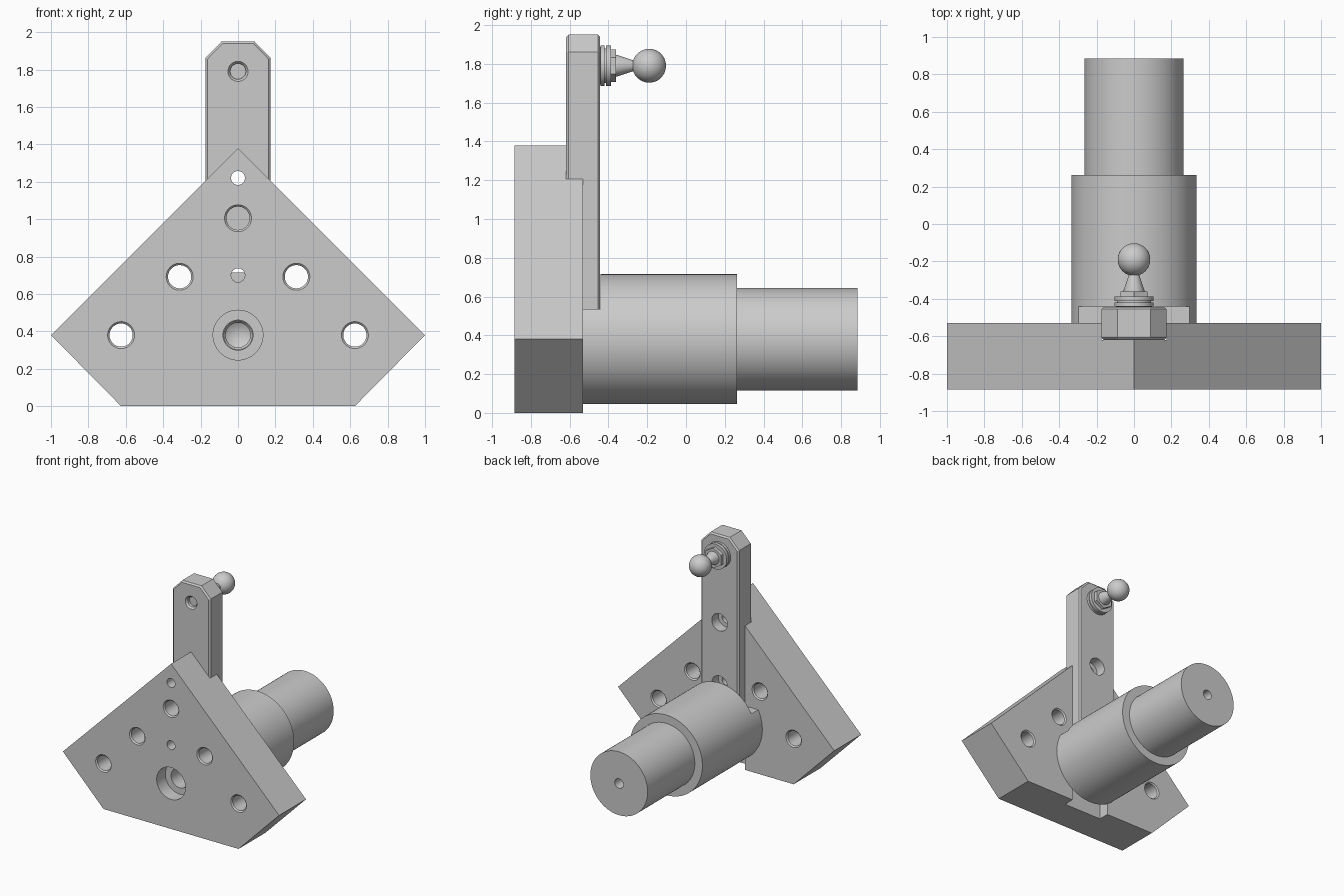
import bpy, bmesh, math

if "Cube" in bpy.data.objects:
    bpy.data.objects.remove(bpy.data.objects["Cube"])

AXIS_Z = 0.38      # height of the shaft axis
BACK = -0.53       # rear face of the plate
STUD_Z = 1.79      # height of the ball stud


def finish(name, bm):
    bmesh.ops.recalc_face_normals(bm, faces=bm.faces)
    me = bpy.data.meshes.new(name)
    bm.to_mesh(me)
    bm.free()
    ob = bpy.data.objects.new(name, me)
    bpy.context.collection.objects.link(ob)
    return ob


def lathe(name, profile, x, z, n=64, phase=0.0):
    """Closed solid turned about the y direction; profile is (radius, y)."""
    bm = bmesh.new()
    rings = []
    for r, y in profile:
        if r == 0:
            rings.append([bm.verts.new((x, y, z))])
        else:
            rings.append([bm.verts.new((x + r * math.sin(phase + math.tau * i / n), y,
                                        z + r * math.cos(phase + math.tau * i / n)))
                          for i in range(n)])
    for a, b in zip(rings, rings[1:]):
        for i in range(n):
            j = (i + 1) % n
            if len(a) == 1:
                bm.faces.new((a[0], b[i], b[j]))
            elif len(b) == 1:
                bm.faces.new((a[i], b[0], a[j]))
            else:
                bm.faces.new((a[i], b[i], b[j], a[j]))
    for ring in (rings[0], rings[-1]):
        if len(ring) > 1:
            bm.faces.new(ring)
    return finish(name, bm)


def prism(name, pts, y0, y1, chamfer=0.0):
    """xz outline extruded along y; chamfers the cap edges except the bottom."""
    bm = bmesh.new()
    a = [bm.verts.new((x, y0, z)) for x, z in pts]
    b = [bm.verts.new((x, y1, z)) for x, z in pts]
    bm.faces.new(a)
    bm.faces.new(b)
    for i in range(len(pts)):
        j = (i + 1) % len(pts)
        bm.faces.new((a[i], a[j], b[j], b[i]))
    if chamfer:
        low = min(z for _, z in pts)
        edges = [e for e in bm.edges
                 if abs(e.verts[0].co.y - e.verts[1].co.y) < 1e-5
                 and max(v.co.z for v in e.verts) > low + 1e-4]
        bmesh.ops.bevel(bm, geom=edges, offset=chamfer, segments=1, affect='EDGES')
    return finish(name, bm)


def box(name, x, y0, y1, z0, z1):
    return prism(name, [(-x, z0), (x, z0), (x, z1), (-x, z1)], y0, y1)


def cut(ob, cutters):
    for c in cutters:
        m = ob.modifiers.new("cut", 'BOOLEAN')
        m.operation, m.solver, m.object = 'DIFFERENCE', 'EXACT', c
        bpy.context.view_layer.objects.active = ob
        bpy.ops.object.modifier_apply(modifier=m.name)
        bpy.data.objects.remove(c)


def smooth(ob):
    bpy.ops.object.select_all(action='DESELECT')
    ob.select_set(True)
    bpy.context.view_layer.objects.active = ob
    bpy.ops.object.shade_smooth_by_angle(angle=math.radians(25))


# Plate with rear slot, chamfered holes, screw holes and counterbore
plate = prism("plate", [(-0.625, 0), (0.625, 0), (1, 0.38), (0, 1.38), (-1, 0.38)],
              -0.885, BACK)
cutters = [box("slot_cutter", 0.175, -0.62, -0.4, -0.1, 1.5)]
for x, z in [(-0.625, 0.38), (0.625, 0.38), (-0.312, 0.692), (0.312, 0.692), (0, 1.005)]:
    end = -0.62 if x == 0 else BACK
    cutters.append(lathe("hole_cutter", [(0.082, -0.895), (0.062, -0.875), (0.062, end - 0.01),
                                         (0.082, end + 0.01)], x, z))
for z in (0.7, 1.22):
    cutters.append(lathe("screw_cutter", [(0.037, -1), (0.037, -0.4)], 0, z, 32))
cutters.append(lathe("counterbore_cutter", [(0.133, -1), (0.133, -0.77), (0.08, -0.77),
                                            (0.08, -0.4)], 0, AXIS_Z))
cut(plate, cutters)

# Stepped shaft with seat for the arm, tapped front hole and centre hole
shaft = lathe("shaft", [(0.335, BACK), (0.335, 0.262), (0.265, 0.262), (0.265, 0.885)],
              0, AXIS_Z, 96)
cut(shaft, [
    box("seat_cutter", 0.5, -0.7, -0.44, 0.535, 0.9),
    lathe("bore_cutter", [(0.085, -0.54), (0.066, -0.515), (0.066, -0.1), (0, -0.06)], 0, AXIS_Z),
    lathe("centre_cutter", [(0.04, 0.9), (0.04, 0.75), (0, 0.725)], 0, AXIS_Z, 32)])

# Upright arm with chamfered edges and counterbored screw holes
arm = prism("arm", [(-0.174, 0.535), (0.174, 0.535), (0.174, 1.862), (0.088, 1.95),
                    (-0.088, 1.95), (-0.174, 1.862)], -0.619, -0.443, 0.012)
cutters = [lathe("arm_screw_cutter", [(0.037, -0.7), (0.037, -0.53), (0.072, -0.53),
                                      (0.072, -0.4)], 0, z) for z in (0.7, 1.22)]
cutters.append(lathe("stud_hole_cutter", [(0.062, -0.629), (0.042, -0.604), (0.042, -0.58)],
                     0, STUD_Z, 32))
cut(arm, cutters)

# Ball stud: washers, hexagon, neck and ball
washers = lathe("stud_washers", [(0.09, -0.444), (0.105, -0.44), (0.105, -0.42), (0.09, -0.42),
                                 (0.09, -0.413), (0.105, -0.413), (0.105, -0.388)], 0, STUD_Z)
hexagon = lathe("stud_hexagon", [(0.084, -0.39), (0.084, -0.36)], 0, STUD_Z, 6)
c, r = -0.19, 0.087
first = math.asin(0.028 / r)
ball = [(r * math.sin(first + (math.pi - first) * i / 24),
         c - r * math.cos(first + (math.pi - first) * i / 24)) for i in range(24)]
stud = lathe("ball_stud", [(0.055, -0.362), (0.055, -0.352)] + ball + [(0, c + r)], 0, STUD_Z, 48)

for ob in (plate, shaft, arm, washers, stud):
    smooth(ob)
